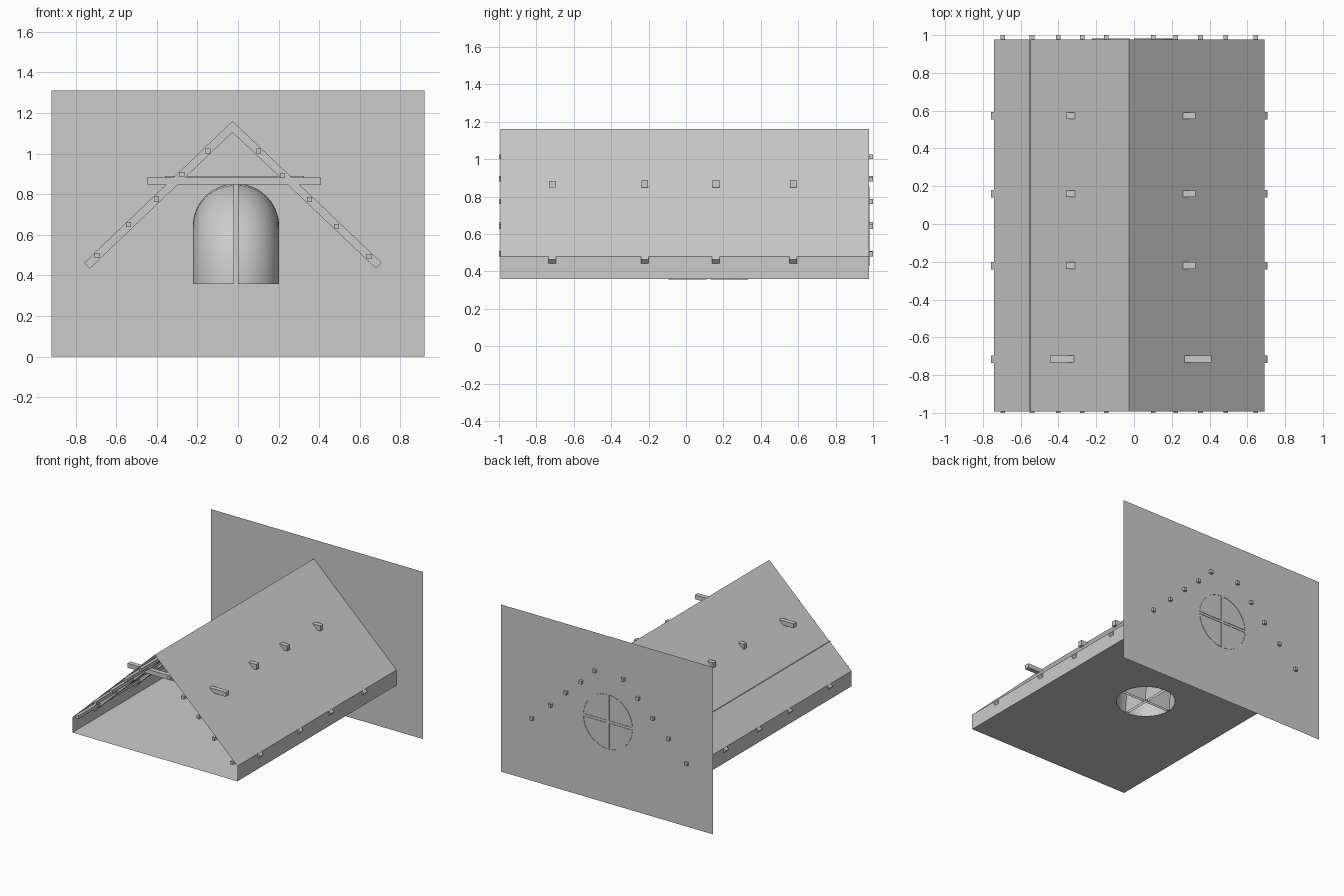
import bpy, bmesh
from math import sin, cos, pi, atan2, hypot
from mathutils import Matrix, Vector

if "Cube" in bpy.data.objects:
    bpy.data.objects.remove(bpy.data.objects["Cube"])

RX, RZ = -0.027, 1.16            # ridge
EZ, FZ = 0.48, 0.36              # eaves and floor heights
LX, RXE = -0.74, 0.69            # left and right eaves
Y0, Y1 = -0.993, 0.978           # roof extent
PX, PY, PZ, PR = -0.01, 0.12, 0.64, 0.213   # duct centre lines and radius


def finish(name, bm):
    me = bpy.data.meshes.new(name)
    bm.to_mesh(me)
    bm.free()
    ob = bpy.data.objects.new(name, me)
    bpy.context.collection.objects.link(ob)
    return ob


def quad(name, pts):
    bm = bmesh.new()
    bm.faces.new([bm.verts.new(p) for p in pts])
    return finish(name, bm)


def box(name, centre, size, angle=0):
    bm = bmesh.new()
    m = (Matrix.Translation(centre) @ Matrix.Rotation(angle, 4, 'Y')
         @ Matrix.Diagonal((*size, 1)))
    bmesh.ops.create_cube(bm, size=1, matrix=m)
    return finish(name, bm)


# End wall
quad("end_wall", [(-0.92, Y1, 0), (0.92, Y1, 0), (0.92, Y1, 1.31), (-0.92, Y1, 1.31)])

# Roof slopes and low side walls
for side, ex in (("left", LX), ("right", RXE)):
    quad("roof_" + side, [(RX, Y0, RZ), (ex, Y0, EZ), (ex, Y1, EZ), (RX, Y1, RZ)])
    quad("side_wall_" + side, [(ex, Y0, FZ), (ex, Y1, FZ), (ex, Y1, EZ), (ex, Y0, EZ)])

# Floor with a round opening for the duct
bm = bmesh.new()
outer = [(LX, Y0), (RXE, Y0), (RXE, Y1), (LX, Y1)]
inner = [(PX + PR * cos(2 * pi * i / 32), PY + PR * sin(2 * pi * i / 32)) for i in range(32)]
edges = []
for loop in (outer, inner):
    vs = [bm.verts.new((x, y, FZ)) for x, y in loop]
    edges += [bm.edges.new((vs[i - 1], vs[i])) for i in range(len(vs))]
bmesh.ops.triangle_fill(bm, edges=edges, use_beauty=True)
finish("floor", bm)

# Trusses: a pair of rafters and a collar beam each
T = 0.04
for n, y in enumerate((-0.715, -0.22, 0.16, 0.573)):
    for side, ex in (("left", LX - 0.018), ("right", RXE + 0.018)):
        s = 1 if ex > 0 else -1
        ez = EZ - 0.018
        dx, dz = ex - RX, ez - RZ
        L = hypot(dx, dz)
        inward = Vector((dz * s, 0, -dx * s)) / L * (T / 2)
        mid = Vector(((RX + ex) / 2, y, (RZ + ez) / 2)) + inward
        box(f"rafter_{side}_{n}", mid, (L, T, T), -atan2(dz, dx))
    a, b, zt = (-0.445, 0.41, 0.882) if n == 0 else (-0.36, 0.325, 0.889)
    box(f"collar_beam_{n}", ((a + b) / 2, y, (0.848 + zt) / 2), (b - a, 0.036, zt - 0.848))

# Purlins running the length of the roof
for n, (x, z) in enumerate([(-0.695, 0.497), (-0.54, 0.65), (-0.402, 0.775), (-0.275, 0.897),
                            (-0.147, 1.012), (0.102, 1.012), (0.22, 0.893), (0.352, 0.773),
                            (0.485, 0.64), (0.645, 0.493)]):
    box(f"purlin_{n}", (x, 0, z), (0.024, 2.0, 0.025))

# Elbow duct from floor to end wall, split into four open quarter channels
BR = 0.24
path = [(PY, FZ - 0.003, 0)]
for i in range(9):
    t = pi / 2 * i / 8
    path.append((PY + BR * (1 - cos(t)), PZ - BR + BR * sin(t), t))
path.append((Y1 + 0.003, PZ, pi / 2))
g = 0.01
for q in range(4):
    sx, sy = ((1, 1), (-1, 1), (-1, -1), (1, -1))[q]
    lim = g / PR
    prof = [(sx * g, sy * g)]
    for i in range(9):
        a = lim + (pi / 2 - 2 * lim) * i / 8
        prof.append((sx * PR * cos(a), sy * PR * sin(a)))
    bm = bmesh.new()
    rings = [[bm.verts.new((PX + u, py + v * cos(t), pz - v * sin(t))) for u, v in prof]
             for py, pz, t in path]
    for r0, r1 in zip(rings, rings[1:]):
        for i in range(len(prof)):
            bm.faces.new((r0[i - 1], r0[i], r1[i], r1[i - 1]))
    bmesh.ops.recalc_face_normals(bm, faces=bm.faces)
    ob = finish(f"duct_quarter_{q}", bm)
    bpy.ops.object.select_all(action='DESELECT')
    ob.select_set(True)
    bpy.context.view_layer.objects.active = ob
    bpy.ops.object.shade_smooth_by_angle(angle=0.6)
